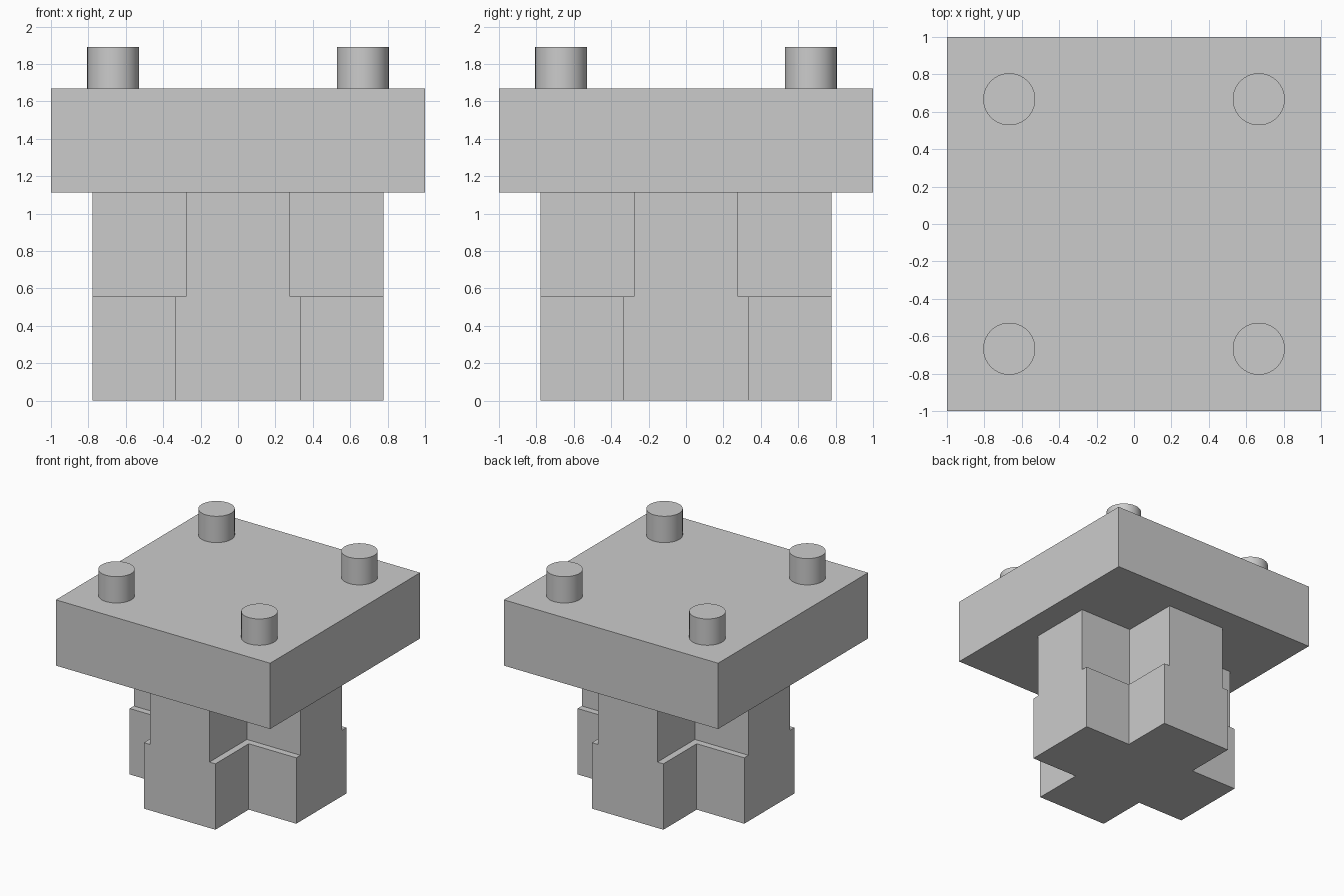
import bpy, bmesh
from math import radians

cube = bpy.data.objects.get("Cube")
if cube:
    bpy.data.objects.remove(cube, do_unlink=True)

grey = bpy.data.materials.new("light_grey")
grey.use_nodes = True
grey.diffuse_color = (0.6, 0.6, 0.6, 1)
grey.node_tree.nodes["Principled BSDF"].inputs["Base Color"].default_value = (0.6, 0.6, 0.6, 1)

REACH = 0.778       # arm length of the cross-shaped stem
STEP_Z = 0.556      # height of the ledge on the stem
PLATE_Z = 1.113     # underside of the plate
TOP_Z = 1.668       # top of the plate


def cross_ring(bm, half_width, z):
    """Twelve corners of a plus sign, counter-clockwise."""
    w, r = half_width, REACH
    ring, quarter = [], [(r, -w), (r, w), (w, w)]
    for _ in range(4):
        ring += [bm.verts.new((x, y, z)) for x, y in quarter]
        quarter = [(-y, x) for x, y in quarter]
    return ring


def bridge(bm, a, b, skip_ends=False):
    for i in range(12):
        if skip_ends and i % 3 == 0:
            continue    # arm ends are flush, so no ledge there
        j = (i + 1) % 12
        bm.faces.new((a[i], a[j], b[j], b[i]))


# Cross-shaped stem: wide lower arms, narrower upper arms, side ledges
bm = bmesh.new()
foot = cross_ring(bm, 0.334, 0)
shoulder = cross_ring(bm, 0.334, STEP_Z)
neck = cross_ring(bm, 0.278, STEP_Z)
head = cross_ring(bm, 0.278, PLATE_Z)
bm.faces.new(foot[::-1])
bridge(bm, foot, shoulder)
bridge(bm, shoulder, neck, skip_ends=True)
bridge(bm, neck, head)
mesh = bpy.data.meshes.new("cross_stem")
bm.to_mesh(mesh)
bm.free()
mesh.materials.append(grey)
bpy.context.collection.objects.link(bpy.data.objects.new("cross_stem", mesh))

# Square plate
bpy.ops.mesh.primitive_cube_add(size=1, location=(0, 0, (PLATE_Z + TOP_Z) / 2))
plate = bpy.context.object
plate.name = "top_plate"
plate.scale = (2, 2, TOP_Z - PLATE_Z)
plate.data.materials.append(grey)

# Round pegs near the plate corners
for side, x in (("right", -0.667), ("left", 0.667)):
    for end, y in (("front", -0.667), ("back", 0.667)):
        bpy.ops.mesh.primitive_cylinder_add(vertices=64, radius=0.139, depth=0.222,
                                            location=(x, y, TOP_Z + 0.111))
        peg = bpy.context.object
        peg.name = f"peg_{end}_{side}"
        peg.data.materials.append(grey)
        bpy.ops.object.shade_smooth_by_angle(angle=radians(30))
